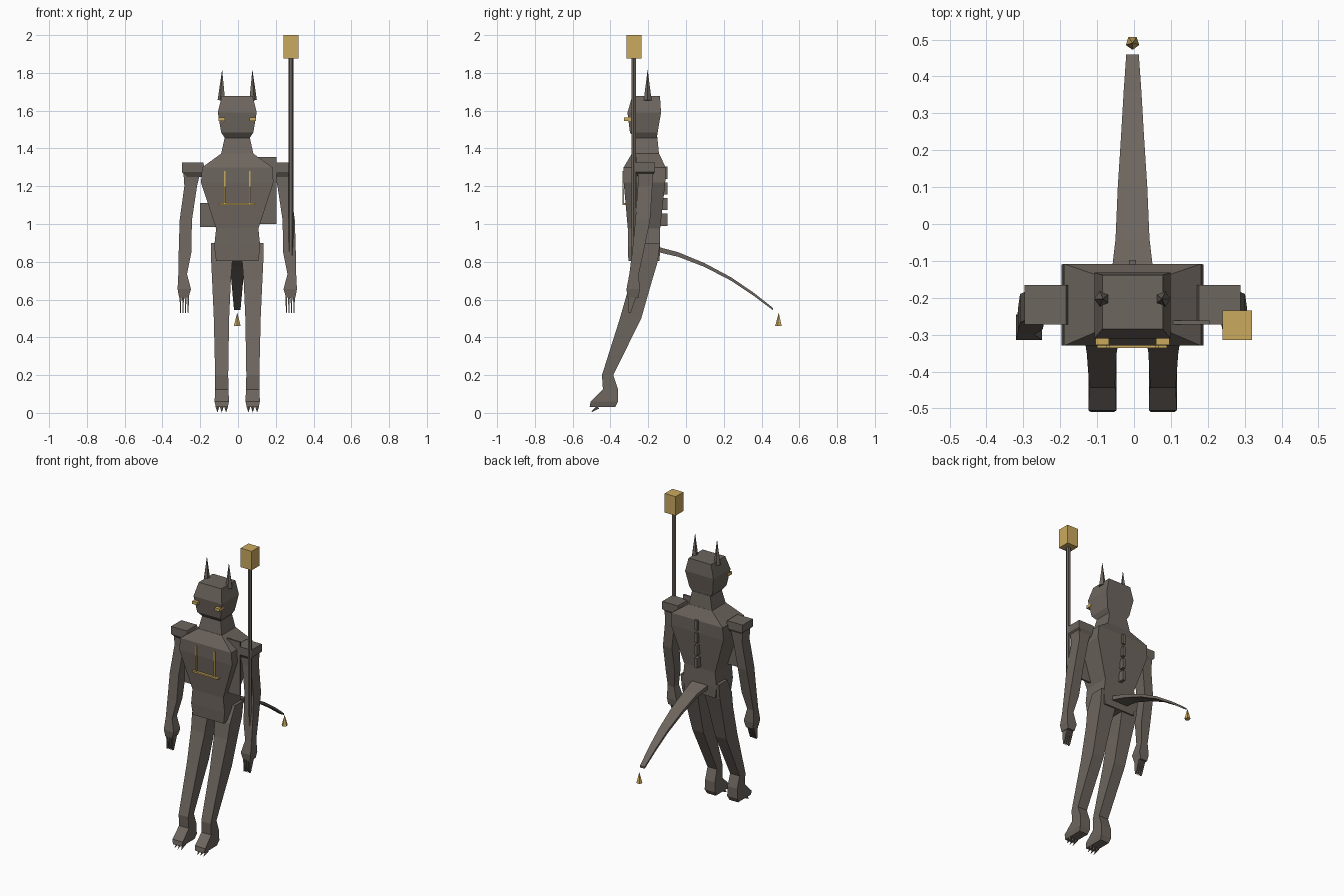
import bpy, bmesh, math
from mathutils import Vector

if "Cube" in bpy.data.objects:
    bpy.data.objects.remove(bpy.data.objects["Cube"])

CX = -0.004  # symmetry plane of the figure


def material(name, rgb):
    m = bpy.data.materials.new(name)
    m.diffuse_color = (*rgb, 1)
    m.use_nodes = True
    m.node_tree.nodes["Principled BSDF"].inputs["Base Color"].default_value = m.diffuse_color
    return m


STONE = material("warm_grey", (0.155, 0.132, 0.113))
GOLD = material("gold", (0.60, 0.40, 0.115))


def finish(name, bm, mat):
    bmesh.ops.recalc_face_normals(bm, faces=bm.faces)
    me = bpy.data.meshes.new(name)
    bm.to_mesh(me)
    bm.free()
    me.materials.append(mat)
    ob = bpy.data.objects.new(name, me)
    bpy.context.collection.objects.link(ob)
    return ob


def skin(name, loops, mat=STONE):
    """Join matching cross-sections into a closed shape."""
    bm = bmesh.new()
    rings = [[bm.verts.new(p) for p in loop] for loop in loops]
    n = len(rings[0])
    for a, b in zip(rings, rings[1:]):
        for i in range(n):
            j = (i + 1) % n
            bm.faces.new((a[i], a[j], b[j], b[i]))
    bm.faces.new(rings[0])
    bm.faces.new(rings[-1])
    return finish(name, bm, mat)


def loft(name, rings, side=1, mat=STONE):
    """Rectangular sections (z, x0, x1, y0, y1), x measured from the symmetry plane."""
    return skin(name, [[(CX + side * x, y, z) for x, y in
                        ((x0, y0), (x1, y0), (x1, y1), (x0, y1))]
                       for z, x0, x1, y0, y1 in rings], mat)


def centred(name, rings):
    return loft(name, [(z, -w, w, y0, y1) for z, w, y0, y1 in rings])


def box(name, x0, x1, y0, y1, z0, z1, mat=STONE):
    return loft(name, [(z, x0 - CX, x1 - CX, y0, y1) for z in (z0, z1)], 1, mat)


def spike(name, base, tip, r, mat=STONE, sides=5):
    bm = bmesh.new()
    base, tip = Vector(base), Vector(tip)
    rot = (tip - base).to_track_quat('Z', 'Y')
    ring = [bm.verts.new(base + rot @ Vector((r * math.sin(t), r * math.cos(t), 0)))
            for t in (2 * math.pi * i / sides for i in range(sides))]
    top = bm.verts.new(tip)
    for i in range(sides):
        bm.faces.new((ring[i], ring[(i + 1) % sides], top))
    bm.faces.new(ring)
    return finish(name, bm, mat)


# Head, neck and torso
centred("head", [(1.455, .066, -.272, -.155), (1.485, .085, -.297, -.15),
                 (1.59, .103, -.31, -.132), (1.677, .082, -.285, -.138)])
centred("neck", [(1.36, .088, -.287, -.142), (1.46, .066, -.27, -.152)])
centred("torso", [(.805, .112, -.305, -.14), (.88, .122, -.308, -.137),
                  (.975, .112, -.308, -.137), (1.22, .192, -.33, -.11),
                  (1.30, .186, -.33, -.108), (1.372, .086, -.287, -.142)])

# Chest markings
for x in (-.07, .062):
    box("chest_stripe", x - .004, x + .004, -.336, -.327, 1.11, 1.28, GOLD)
box("chest_bar", -.10, .09, -.336, -.312, 1.10, 1.11, GOLD)

# Spine blocks
for i in range(4):
    z = .99 + i * .083
    box("spine_block", CX - .01, CX + .01, -.15, -.097, z, z + .065)

# Harness plates through the torso
box("upper_plate", .10, .205, -.273, -.262, 1.0, 1.355)
box("lower_plate", -.20, 0, -.273, -.262, .985, 1.11)

for s in (-1, 1):
    # Ears and eyes
    spike("ear", (CX + s * .082, -.203, 1.655), (CX + s * .08, -.203, 1.818), .022)
    loft("eye", [(z, .064, .10, -.328, -.29) for z in (1.546, 1.565)], s, GOLD)

    # Shoulder guard
    loft("shoulder_guard", [(1.25, .19, .265, -.255, -.18),
                            (1.275, .165, .293, -.272, -.165),
                            (1.325, .18, .293, -.272, -.165)], s)
    # Arm and hand
    loft("arm", [(1.275, .195, .285, -.255, -.175), (1.20, .213, .28, -.255, -.178),
                 (1.02, .24, .305, -.268, -.19), (.85, .243, .31, -.285, -.225),
                 (.735, .266, .312, -.30, -.25)], s)
    loft("hand", [(.735, .266, .312, -.30, -.25), (.655, .245, .316, -.315, -.245),
                  (.612, .258, .308, -.31, -.25)], s)
    for k in range(4):
        x = .26 + k * .0135
        loft("finger", [(.53, x - .002, x + .002, -.304, -.292),
                        (.62, x - .005, x + .005, -.306, -.262)], s)

    # Leg and foot
    loft("leg", [(.90, .03, .14, -.225, -.137), (.80, .026, .138, -.275, -.15),
                 (.70, .034, .133, -.293, -.18), (.50, .043, .124, -.35, -.237),
                 (.20, .048, .117, -.445, -.385)], s)
    loft("foot", [(.03, .05, .113, -.51, -.375), (.06, .044, .12, -.505, -.36),
                  (.125, .046, .117, -.44, -.36), (.20, .048, .117, -.445, -.385)], s)
    for x in (.059, .082, .105):
        spike("toe_claw", (CX + s * x, -.465, .03), (CX + s * x, -.505, .002), .011)

# Tail and its tip
tail = [(-.16, .868, .06, .014), (-.04, .838, .046, .012), (.10, .782, .04, .01),
        (.24, .708, .031, .009), (.36, .627, .024, .008), (.46, .55, .017, .006)]
skin("tail", [[(CX - w, y, z - t), (CX + w, y, z - t), (CX + w, y, z + t), (CX - w, y, z + t)]
              for y, z, w, t in tail])
spike("tail_tip", (CX, .491, .46), (CX, .491, .53), .019, GOLD)

# Staff
staff = [(.28 + .013 * math.cos(i * math.pi / 3), -.277 + .013 * math.sin(i * math.pi / 3))
         for i in range(6)]
skin("staff_pole", [[(x, y, z) for x, y in staff] for z in (.83, 1.89)])
box("staff_head", .24, .32, -.315, -.235, 1.875, 2.0, GOLD)
